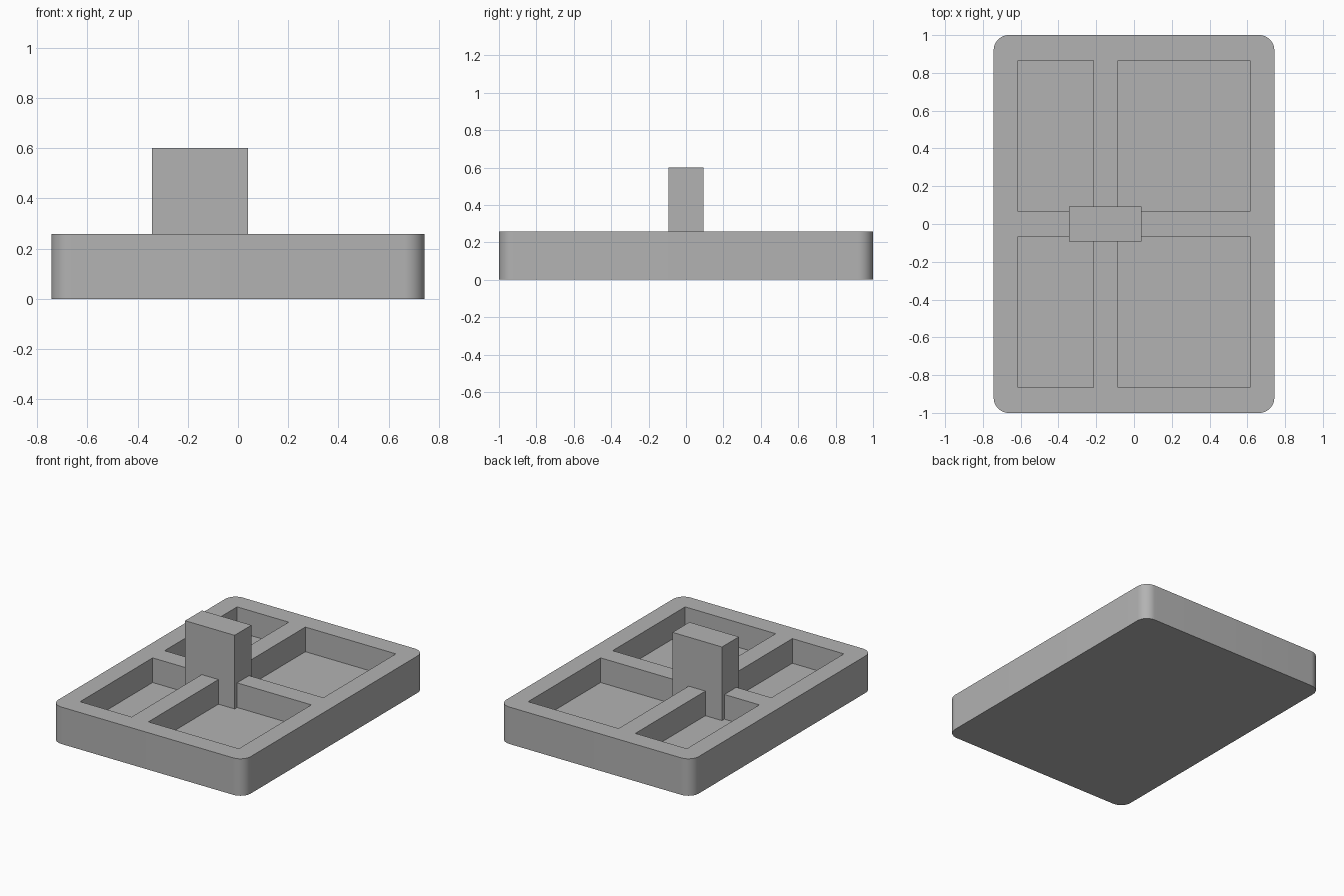
import bpy
import bmesh
from math import radians

HALF_X, HALF_Y, HEIGHT = 0.743, 1.0, 0.258
FLOOR = 0.086
CORNER = 0.08

if "Cube" in bpy.data.objects:
    bpy.data.objects.remove(bpy.data.objects["Cube"], do_unlink=True)

grey = bpy.data.materials.new("plain grey")
grey.use_nodes = True
colour = (0.45, 0.45, 0.45, 1)
grey.diffuse_color = colour
grey.node_tree.nodes["Principled BSDF"].inputs["Base Color"].default_value = colour


def box(name, x, y, z, corner=0):
    """Box between (min, max) pairs, with optional rounded upright edges."""
    bm = bmesh.new()
    bmesh.ops.create_cube(bm, size=1)
    for v in bm.verts:
        v.co = [lo + (c + 0.5) * (hi - lo) for c, (lo, hi) in zip(v.co, (x, y, z))]
    if corner:
        upright = [e for e in bm.edges if abs(e.verts[0].co.z - e.verts[1].co.z) > 0.01]
        bmesh.ops.bevel(bm, geom=upright, offset=corner, segments=12,
                        profile=0.5, affect='EDGES')
    mesh = bpy.data.meshes.new(name)
    bm.to_mesh(mesh)
    bm.free()
    mesh.materials.append(grey)
    obj = bpy.data.objects.new(name, mesh)
    bpy.context.collection.objects.link(obj)
    return obj


# Rounded tray body
tray = box("tray", (-HALF_X, HALF_X), (-HALF_Y, HALF_Y), (0, HEIGHT), CORNER)

# Four pockets, narrow on the right and wide on the left, leaving a cross of ribs
for side, x in (("right", (-0.613, -0.215)), ("left", (-0.086, 0.613))):
    for end, y in (("front", (-0.866, -0.066)), ("back", (0.066, 0.866))):
        cutter = box(f"{end}_{side}_pocket_cutter", x, y, (FLOOR, HEIGHT + 0.1))
        cutter.hide_render = True
        cutter.hide_set(True)
        cut = tray.modifiers.new(cutter.name, 'BOOLEAN')
        cut.operation = 'DIFFERENCE'
        cut.solver = 'EXACT'
        cut.object = cutter

# Apply the cuts and discard the cutters
bpy.context.view_layer.objects.active = tray
tray.select_set(True)
for cut in list(tray.modifiers):
    cutter = cut.object
    bpy.ops.object.modifier_apply(modifier=cut.name)
    bpy.data.objects.remove(cutter, do_unlink=True)
bpy.ops.object.shade_smooth_by_angle(angle=radians(30))

# Upright block over the rib crossing, standing on the pocket floors
box("centre_post", (-0.343, 0.039), (-0.093, 0.093), (FLOOR - 0.02, 0.6))
